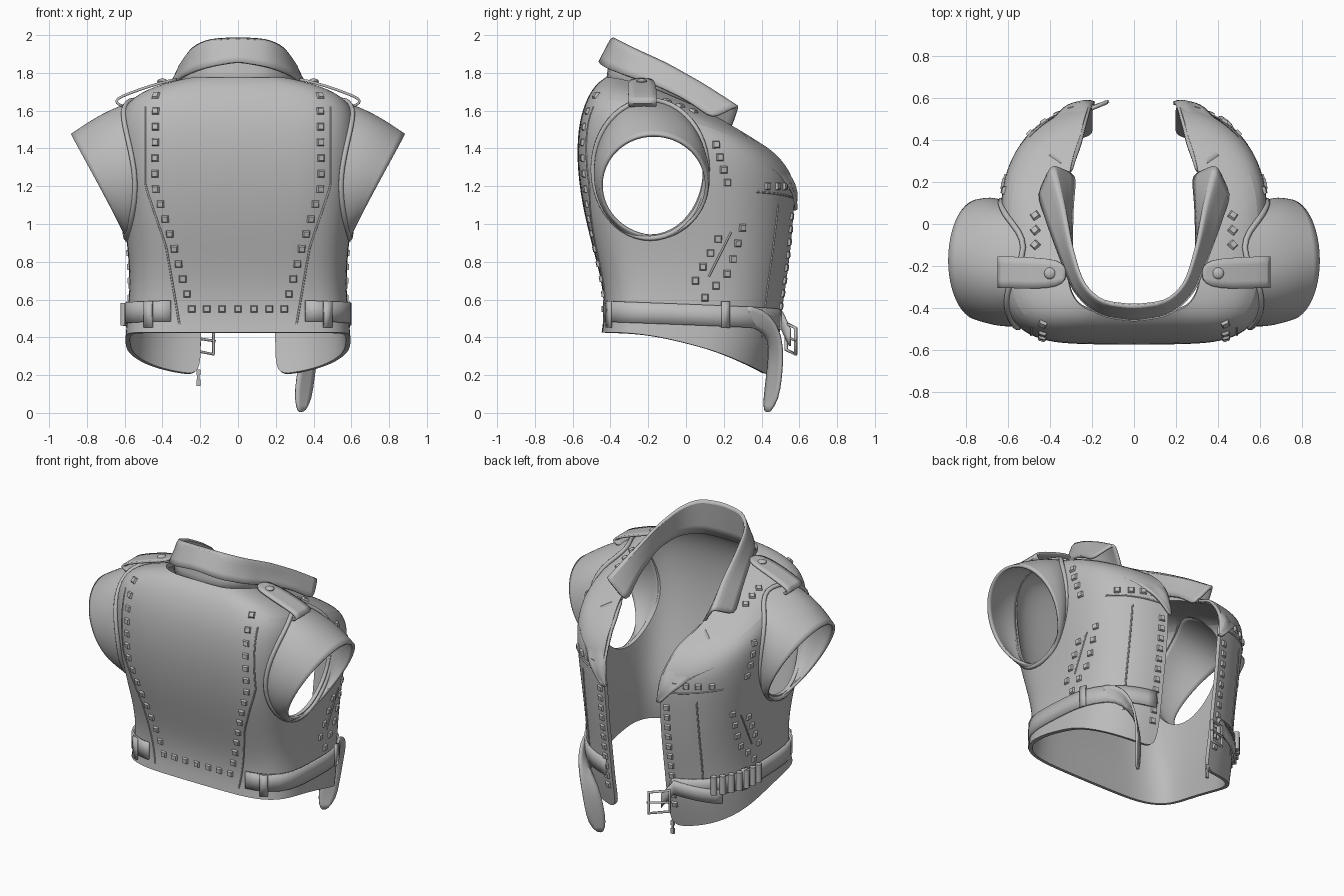
import bpy, bmesh, math
from mathutils import Vector
from mathutils.bvhtree import BVHTree

cube = bpy.data.objects.get("Cube")
if cube:
    bpy.data.objects.remove(cube)

grey = bpy.data.materials.new("soft_grey")
grey.use_nodes = True
grey.diffuse_color = (0.5, 0.5, 0.5, 1)
grey.node_tree.nodes["Principled BSDF"].inputs["Base Color"].default_value = (0.5, 0.5, 0.5, 1)


def finish(name, bm, mirror=False, sub=0, thick=0, angle=40):
    mesh = bpy.data.meshes.new(name)
    bmesh.ops.recalc_face_normals(bm, faces=bm.faces)
    bm.to_mesh(mesh)
    bm.free()
    ob = bpy.data.objects.new(name, mesh)
    bpy.context.collection.objects.link(ob)
    mesh.materials.append(grey)
    if mirror:
        ob.modifiers.new("mirror", 'MIRROR').use_clip = True
    if sub:
        m = ob.modifiers.new("subsurf", 'SUBSURF')
        m.levels = m.render_levels = sub
    if thick:
        m = ob.modifiers.new("solidify", 'SOLIDIFY')
        m.thickness, m.offset = thick, 0
    smooth(ob, angle)
    return ob


def smooth(ob, angle=40):
    bpy.ops.object.select_all(action='DESELECT')
    ob.select_set(True)
    bpy.context.view_layer.objects.active = ob
    bpy.ops.object.shade_smooth_by_angle(angle=math.radians(angle))


def grid(name, rows, closed=False, **kw):
    bm = bmesh.new()
    vs = [[bm.verts.new(p) for p in r] for r in rows]
    n = len(rows[0])
    for a, b in zip(vs, vs[1:]):
        for i in range(n if closed else n - 1):
            j = (i + 1) % n
            bm.faces.new((a[i], a[j], b[j], b[i]))
    return finish(name, bm, **kw)


def strap(name, path, widths, **kw):
    rows = [[Vector(p) + Vector(w) * k for k in (-1, 0, 1)] for p, w in zip(path, widths)]
    return grid(name, rows, **kw)


def tube(name, pts, r, mirror=True, cyclic=False):
    cu = bpy.data.curves.new(name, 'CURVE')
    cu.dimensions, cu.bevel_depth, cu.bevel_resolution = '3D', r, 2
    sp = cu.splines.new('POLY')
    sp.points.add(len(pts) - 1)
    for q, p in zip(sp.points, pts):
        q.co = (*p, 1)
    sp.use_cyclic_u = cyclic
    cu.materials.append(grey)
    ob = bpy.data.objects.new(name, cu)
    bpy.context.collection.objects.link(ob)
    if mirror:
        ob.modifiers.new("mirror", 'MIRROR')
    return ob


def spread(pts, n):
    """n evenly spaced points along a polyline"""
    pts = [Vector(p) for p in pts]
    lens = [(b - a).length for a, b in zip(pts, pts[1:])]
    out = []
    for i in range(n):
        d, k = sum(lens) * i / (n - 1), 0
        while k < len(lens) - 1 and d > lens[k]:
            d -= lens[k]
            k += 1
        out.append(pts[k].lerp(pts[k + 1], min(1, d / lens[k])))
    return out


# Vest body: half rings (half width, back y, front y, back z, front z, opening)
LEVELS = [(.585, -.435, .43, .425, .2, .2), (.575, -.42, .475, .53, .38, .2),
          (.56, -.43, .5, .68, .58, .2), (.57, -.48, .535, .87, .8, .2),
          (.6, -.54, .555, 1.1, 1.02, .2), (.625, -.57, .565, 1.35, 1.2, .21),
          (.63, -.555, .535, 1.55, 1.28, .22), (.6, -.51, .48, 1.67, 1.35, .24),
          (.47, -.465, .43, 1.735, 1.39, .25), (.32, -.42, .4, 1.765, 1.41, .26)]


def ring(w, yb, yf, zb, zf, gap, n=18):
    yc = (yb + yf) / 2
    t0 = math.asin((gap / w) ** 1.3)
    depth = (yf - yc) / math.cos(t0) ** (1 / 1.3)
    pts = []
    for i in range(n):
        t = t0 + (math.pi - t0) * i / (n - 1)
        s, c = max(0, math.sin(t)), math.cos(t)
        e = 1 / 1.3 if c > 0 else 2 / 4.6
        y = yc + (depth if c > 0 else yb - yc) * abs(c) ** e
        u = min(1, max(0, (y - yb) / (yf - yb)))
        drop = u ** (1.5 if zb > 1 else 2.1)
        pts.append((w * s ** e if i < n - 1 else 0, y, zb - (zb - zf) * drop))
    return pts


body = grid("vest_body", [ring(*l) for l in LEVELS], mirror=True, sub=2, thick=.025)
bpy.context.view_layer.update()
surface = BVHTree.FromObject(body, bpy.context.evaluated_depsgraph_get())


def cast(origin, direction, lift=0.0):
    p, nrm, _, _ = surface.ray_cast(Vector(origin), Vector(direction))
    return (p + nrm * lift, nrm) if p else None


def from_back(x, z):
    return cast((x, -3, z), (0, 1, 0))


def from_front(x, z):
    return cast((x, 3, z), (0, -1, 0))


def from_side(y, z):
    return cast((3, y, z), (-1, 0, 0))


def around(deg, z, lift):
    a = math.radians(deg)
    d = Vector((math.cos(a), math.sin(a), 0))
    return cast(d * 3 + Vector((0, 0, z)), -d, lift)[0]


# Armholes
def oval(yc, zc, ry, rz, n=48):
    return [(yc + ry * math.cos(2 * math.pi * i / n), zc + rz * math.sin(2 * math.pi * i / n)) for i in range(n)]


hole = oval(-.19, 1.29, .28, .345)
bm = bmesh.new()
ends = [[bm.verts.new((x, y, z)) for y, z in hole] for x in (.4, 1.2)]
for v in ends:
    bm.faces.new(v)
for i in range(len(hole)):
    j = (i + 1) % len(hole)
    bm.faces.new((ends[0][i], ends[0][j], ends[1][j], ends[1][i]))
cutter = finish("armhole_cutter", bm, mirror=True)
cutter.hide_render = True
cut = body.modifiers.new("armholes", 'BOOLEAN')
cut.object, cut.operation = cutter, 'DIFFERENCE'
bpy.context.view_layer.update()
body.data = bpy.data.meshes.new_from_object(body.evaluated_get(bpy.context.evaluated_depsgraph_get()))
body.modifiers.clear()
bpy.data.objects.remove(cutter)
smooth(body)

# Cap sleeves: lofted from the armhole to a slanted cuff
root = []
for y, z in oval(-.19, 1.29, .288, .355):
    hit = from_side(y, z)
    root.append(Vector((hit[0].x - .012 if hit else .5, y, z)))
cuff = [Vector((.735 + .145 * (z - 1.205) / .265, y, z)) for y, z in oval(-.17, 1.205, .28, .265)]
rows = []
for k in range(7):
    f = k / 6
    rows.append([a.lerp(b, f) + Vector((0, (a.y + .19) * .09, (a.z - 1.25) * .1)) * math.sin(f * math.pi) * .5
                 for a, b in zip(root, cuff)])
grid("cap_sleeves", rows, closed=True, mirror=True, sub=1, thick=.018)
tube("armhole_piping", [p + Vector((.014, (p.y + .19) * .05, (p.z - 1.29) * .03)) for p in root], .014, cyclic=True)

# Collar: stand, fold and fall
stand = [(0, -.42, 1.735), (.16, -.405, 1.74), (.27, -.3, 1.735), (.3, -.12, 1.7), (.295, .08, 1.6), (.28, .23, 1.48)]
fold = [(0, -.385, 2), (.17, -.365, 1.99), (.25, -.27, 1.94), (.3, -.1, 1.86), (.34, .1, 1.745), (.39, .28, 1.63)]
fall = [(0, -.46, 1.86), (.17, -.435, 1.83), (.28, -.33, 1.79), (.35, -.16, 1.735), (.41, 0, 1.66), (.455, .14, 1.56)]
rows = []
for a, b, c in zip(*[spread(p, 14) for p in (stand, fold, fall)]):
    out = (c - b) * .1
    rows.append([a, a.lerp(b, .5), a.lerp(b, .95), b + out, b.lerp(c, .5) + out * .5, c])
grid("collar", rows, mirror=True, sub=1, thick=.016)

# Lapels turned back over the chest
inner = spread([(.275, .22, 1.49), (.25, .42, 1.41), (.22, .55, 1.26), (.2, .575, 1.08)], 9)
outer = spread([(.5, .35, 1.32), (.4, .48, 1.26), (.3, .55, 1.17), (.21, .575, 1.07)], 9)
rows = []
for a, b in zip(inner, outer):
    row = []
    for k in range(5):
        p, nrm, _, _ = surface.find_nearest(a.lerp(b, k / 4))
        if nrm.y + nrm.z < 0:
            nrm = -nrm
        row.append((a if k == 0 else p + nrm * .018).lerp(p + nrm * .02, .6))
    rows.append(row)
grid("lapels", rows, mirror=True, sub=1, thick=.016)

# Studs: squat square pyramids set along seams
spots = [from_back(p.x, p.z) for p in spread([(.435, 0, 1.68), (.44, 0, 1.2), (.34, 0, .88), (.27, 0, .63)], 14)]
spots += [from_back(x, .55) for x in (0, .085, .165, .245)]
spots += [from_front(.245, .36 + .068 * i) for i in range(11)]
spots += [from_front(.3 + .065 * i, 1.2) for i in range(4)]
for path, n in (([(.17, .92), (.05, .7)], 4), ([(.3, .98), (.23, .75), (.1, .61)], 6),
                ([(.16, 1.42), (.22, 1.22)], 4)):
    spots += [from_side(p.x, p.y) for p in spread([(y, z, 0) for y, z in path], n)]
spots += [cast((.47, y, 3), (0, 0, -1)) for y in (-.1, -.03, .04)]
bm = bmesh.new()
for hit in spots:
    if hit is None:
        continue
    p, nrm = hit
    side = Vector((0, 0, 1)).cross(nrm).normalized()
    up = nrm.cross(side)
    for sx in ((1, -1) if p.x > .01 else (1,)):
        base, top = [], []
        for i, j in ((-1, -1), (1, -1), (1, 1), (-1, 1)):
            for lst, r, h in ((base, .021, -.004), (top, .014, .012)):
                q = p + side * i * r + up * j * r + nrm * h
                lst.append(bm.verts.new((q.x * sx, q.y, q.z)))
        bm.faces.new(top)
        bm.faces.new(base)
        for i in range(4):
            j = (i + 1) % 4
            bm.faces.new((base[i], base[j], top[j], top[i]))
finish("studs", bm, angle=10)

# Raised seams: back panel, front yoke, side front
seams = {"back_seam": [from_back(p.x, p.z) for p in spread([(.49, 0, 1.62), (.49, 0, 1.2), (.38, 0, .88), (.31, 0, .47)], 24)],
         "yoke_seam": [from_front(.24 + .03 * i, 1.14 + .003 * i) for i in range(11)],
         "front_seam": [from_front(.42, .4 + .05 * i) for i in range(15)],
         "pocket_welt": [from_side(p.x, p.y) for p in spread([(.24, .96, 0), (.12, .72, 0)], 8)]}
for name, hits in seams.items():
    tube(name, [h[0] for h in hits if h], .005)

# Waist belts with keeper loops
path = [around(a, .54 - .0004 * (a + 50), .01) for a in range(-50, 70, 6)]
strap("side_belts", path, [(0, 0, .055)] * len(path), mirror=True, thick=.014)
for k, a in enumerate((-40, 20)):
    path = [around(a + d, .52, .02) for d in (-2, 2)]
    strap("belt_loop_%d" % k, path, [(0, 0, .07)] * 2, mirror=True, thick=.012)

# Hanging belt end on the left, twisted edge-on as it falls
path = [(.53, .29, .52), (.48, .4, .5), (.43, .46, .43), (.38, .48, .33), (.355, .465, .18), (.345, .45, .07), (.335, .43, .005)]
wide = [(0, 0, .055), (.01, .01, .055), (.03, .025, .04), (.042, .036, .015), (.045, .038, 0), (.042, .036, 0), (.016, .013, 0)]
strap("hanging_belt_end", path, wide, sub=1, thick=.014)

# Right belt end, buckle and cartridge loops
path = [around(a, .49 - .0022 * (a - 120), .02) for a in range(118, 150, 4)][::-1]
tip = Vector((-.2, .55, .4))
strap("buckle_belt", path + [tip], [(0, 0, .045)] * (len(path) + 1), thick=.014)
frame = [tip + Vector((x, y, z)) for x, y, z in ((-.05, -.02, .075), (.07, .03, .05), (.07, .03, -.09), (-.05, -.02, -.065))]
tube("buckle_frame", frame, .01, mirror=False, cyclic=True)
tube("buckle_prong", [tip + Vector((-.05, -.01, 0)), tip + Vector((.08, .035, -.02))], .007, mirror=False)
for i in range(7):
    p = around(141 + 5 * i, .52, .024)
    tube("cartridge_%d" % i, [p + Vector((0, 0, h)) for h in (-.06, .06)], .02, mirror=False).data.use_fill_caps = True

# Zip pull at the right front hem
bm = bmesh.new()
for z, sx, sz in ((.215, .022, .03), (.185, .012, .03), (.16, .022, .035)):
    made = bmesh.ops.create_cube(bm, size=1)["verts"]
    bmesh.ops.scale(bm, vec=(sx, .014, sz), verts=made)
    bmesh.ops.translate(bm, vec=(-.21, .44, z), verts=made)
finish("zip_pull", bm)

# Shoulder straps with buttons
path = [(.325, -.235, 1.765), (.36, -.235, 1.76), (.47, -.235, 1.73), (.58, -.23, 1.69), (.64, -.23, 1.665), (.65, -.23, 1.64), (.6, -.23, 1.62)]
wide = [(0, .03, 0), (0, .065, 0)] + [(0, .075, 0)] * 5
strap("shoulder_straps", path, wide, mirror=True, sub=1, thick=.014)
bm = bmesh.new()
bmesh.ops.create_uvsphere(bm, u_segments=16, v_segments=8, radius=.028)
bmesh.ops.scale(bm, vec=(1, 1, .5), verts=bm.verts)
bmesh.ops.translate(bm, vec=(.4, -.235, 1.756), verts=bm.verts)
finish("strap_buttons", bm, mirror=True)
